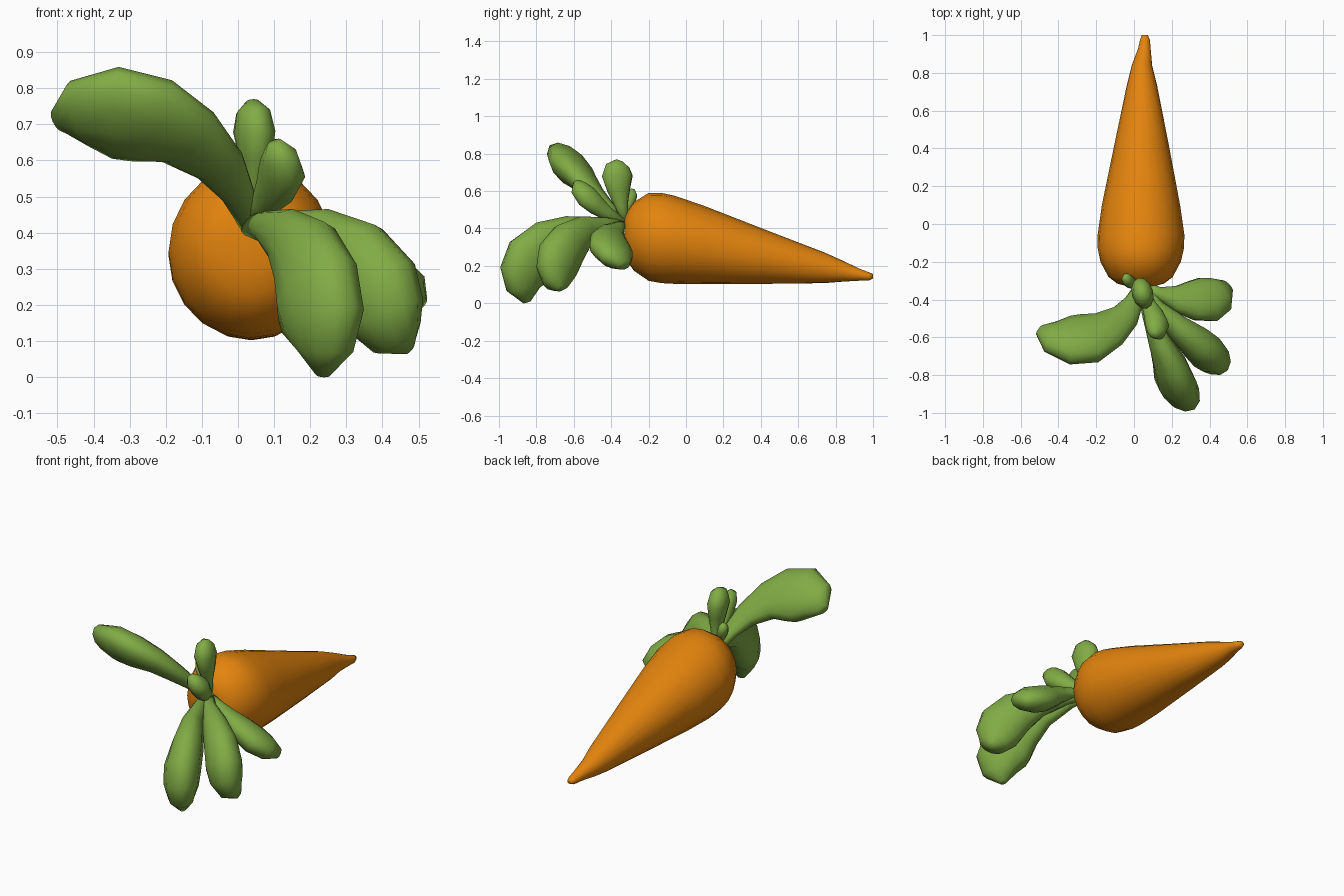
import bpy, bmesh, math
from mathutils import Vector


def material(name, rgb):
    m = bpy.data.materials.new(name)
    m.diffuse_color = (*rgb, 1)
    return m


orange = material("carrot orange", (0.77, 0.23, 0.004))
green = material("leaf green", (0.22, 0.41, 0.06))


def loft(name, rings, mat):
    """Skin a list of equal rings and close both ends."""
    me = bpy.data.meshes.new(name)
    bm = bmesh.new()
    loops = [[bm.verts.new(v) for v in r] for r in rings]
    n = len(rings[0])
    for a, b in zip(loops, loops[1:]):
        for i in range(n):
            j = (i + 1) % n
            bm.faces.new((a[i], a[j], b[j], b[i]))
    bm.faces.new(loops[0])
    bm.faces.new(loops[-1])
    bmesh.ops.recalc_face_normals(bm, faces=bm.faces)
    for f in bm.faces:
        f.smooth = True
    bm.to_mesh(me)
    bm.free()
    me.materials.append(mat)
    ob = bpy.data.objects.new(name, me)
    bpy.context.collection.objects.link(ob)
    return ob


def oval(c, a, b, n):
    return [c + a * math.cos(2 * math.pi * i / n) + b * math.sin(2 * math.pi * i / n)
            for i in range(n)]


# Root: y, centre x, half width, bottom z, top z
root = [(-0.33, 0.035, 0.07, 0.30, 0.45), (-0.315, 0.035, 0.125, 0.23, 0.49),
        (-0.28, 0.035, 0.17, 0.175, 0.54), (-0.20, 0.035, 0.213, 0.12, 0.59),
        (-0.13, 0.036, 0.228, 0.108, 0.59), (-0.06, 0.037, 0.23, 0.104, 0.575),
        (0.10, 0.037, 0.207, 0.102, 0.52), (0.42, 0.04, 0.144, 0.104, 0.395),
        (0.74, 0.042, 0.079, 0.108, 0.272), (0.84, 0.042, 0.054, 0.116, 0.227),
        (0.93, 0.055, 0.033, 0.121, 0.184), (0.975, 0.058, 0.026, 0.121, 0.167),
        (1.0, 0.057, 0.016, 0.132, 0.157)]
loft("carrot_root", [oval(Vector((x, y, (lo + hi) / 2)), Vector((w, 0, 0)),
                          Vector((0, 0, (hi - lo) / 2)), 20)
                     for y, x, w, lo, hi in root], orange)


def leaf(name, normal, path, thick):
    """Flattened blade: path points are x, y, z, half width; normal is the flat side."""
    pts = [Vector(p[:3]) for p in path]
    widest = max(p[3] for p in path)
    rings = []
    for i, p in enumerate(path):
        t = (pts[min(i + 1, len(pts) - 1)] - pts[max(i - 1, 0)]).normalized()
        w = t.cross(Vector(normal)).normalized()
        nrm = w.cross(t).normalized()
        rings.append(oval(pts[i], w * p[3], nrm * thick * (p[3] / widest) ** 0.8, 12))
    return loft(name, rings, green)


leaf("left_leaf", (0.25, 0.7, 0.7),
     [(0.04, -0.32, 0.41, 0.03), (0.0, -0.41, 0.505, 0.05), (-0.05, -0.49, 0.585, 0.08),
      (-0.14, -0.56, 0.665, 0.12), (-0.24, -0.605, 0.71, 0.16), (-0.34, -0.615, 0.732, 0.16),
      (-0.44, -0.595, 0.73, 0.11), (-0.50, -0.56, 0.71, 0.035)], 0.085)
leaf("front_leaf", (0.8, 0.6, 0),
     [(0.03, -0.31, 0.42, 0.03), (0.075, -0.46, 0.415, 0.045), (0.135, -0.62, 0.385, 0.085),
      (0.19, -0.74, 0.32, 0.135), (0.22, -0.83, 0.235, 0.16), (0.235, -0.865, 0.155, 0.15),
      (0.24, -0.87, 0.075, 0.10), (0.235, -0.85, 0.005, 0.02)], 0.1)
leaf("front_right_leaf", (0.68, 0.73, 0),
     [(0.03, -0.32, 0.42, 0.03), (0.12, -0.44, 0.415, 0.045), (0.23, -0.545, 0.385, 0.085),
      (0.325, -0.625, 0.32, 0.125), (0.385, -0.68, 0.24, 0.14), (0.41, -0.695, 0.17, 0.125),
      (0.44, -0.69, 0.11, 0.085), (0.475, -0.67, 0.08, 0.02)], 0.1)
leaf("right_leaf", (0.4, 0.45, 0.8),
     [(0.03, -0.32, 0.42, 0.03), (0.13, -0.365, 0.405, 0.035), (0.22, -0.395, 0.37, 0.075),
      (0.31, -0.405, 0.325, 0.115), (0.39, -0.40, 0.28, 0.13), (0.45, -0.37, 0.24, 0.105),
      (0.495, -0.33, 0.205, 0.04)], 0.075)
leaf("upright_leaf", (0.95, 0.25, 0),
     [(0.04, -0.32, 0.42, 0.02), (0.045, -0.345, 0.52, 0.035), (0.048, -0.36, 0.61, 0.065),
      (0.045, -0.367, 0.68, 0.085), (0.042, -0.365, 0.735, 0.065),
      (0.04, -0.355, 0.763, 0.02)], 0.057)
leaf("middle_leaf", (0.6, 0.55, 0.5),
     [(0.04, -0.32, 0.42, 0.025), (0.075, -0.42, 0.48, 0.04), (0.105, -0.48, 0.525, 0.06),
      (0.122, -0.53, 0.57, 0.07), (0.115, -0.57, 0.615, 0.055), (0.10, -0.585, 0.65, 0.02)], 0.055)
leaf("small_leaf", (1, 0.3, 0.3),
     [(0.035, -0.32, 0.43, 0.02), (0.0, -0.32, 0.50, 0.025), (-0.025, -0.305, 0.55, 0.037),
      (-0.04, -0.29, 0.585, 0.032), (-0.045, -0.285, 0.61, 0.012)], 0.03)
